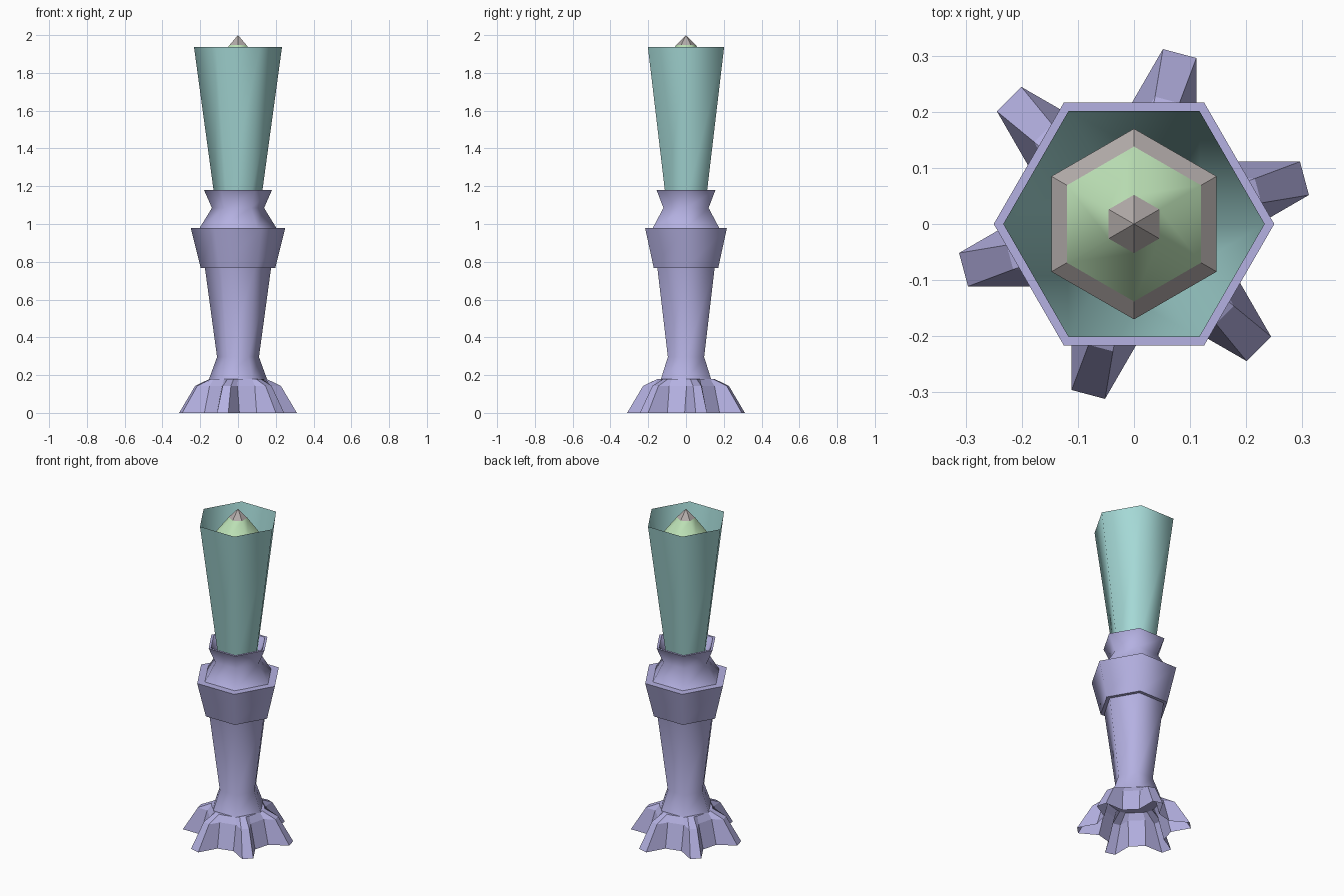
import bpy
import math

cube = bpy.data.objects.get("Cube")
if cube:
    bpy.data.objects.remove(cube, do_unlink=True)


def material(name, rgb):
    m = bpy.data.materials.new(name)
    m.use_nodes = True
    m.diffuse_color = (*rgb, 1)
    bsdf = next(n for n in m.node_tree.nodes if n.type == 'BSDF_PRINCIPLED')
    bsdf.inputs["Base Color"].default_value = (*rgb, 1)
    return m


LILAC = material("lilac", (0.46, 0.44, 0.76))
TEAL = material("pale teal", (0.38, 0.70, 0.68))
GREEN = material("pale green", (0.51, 0.76, 0.47))
GREY = material("warm grey", (0.45, 0.41, 0.40))


def loft(name, rings, mat, smooth=True, cap_top=False, cap_bottom=False):
    """Skin equal-length rings of points, each counter-clockwise, from bottom to top."""
    n = len(rings[0])
    verts = [p for ring in rings for p in ring]
    faces = []
    for k in range(len(rings) - 1):
        a, b = k * n, (k + 1) * n
        for i in range(n):
            j = (i + 1) % n
            faces.append((a + i, a + j, b + j, b + i))
    walls = len(faces)
    if cap_bottom:
        faces.append(tuple(reversed(range(n))))
    if cap_top:
        faces.append(tuple(range(len(verts) - n, len(verts))))
    mesh = bpy.data.meshes.new(name)
    mesh.from_pydata(verts, [], faces)
    mesh.materials.append(mat)
    for i, f in enumerate(mesh.polygons):
        f.use_smooth = smooth and i < walls
    obj = bpy.data.objects.new(name, mesh)
    bpy.context.collection.objects.link(obj)
    return obj


def polar(r, deg, z):
    a = math.radians(deg)
    return (r * math.cos(a), r * math.sin(a), z)


def hexes(profile, turn=0):
    return [[polar(r, turn + 60 * i, z) for i in range(6)] for r, z in profile]


# Handle: separate smooth hexagonal walls joined by flat rims
loft("stem", hexes([(0.153, 0.18), (0.111, 0.296), (0.175, 0.767)]), LILAC)
loft("collar_underside", hexes([(0.172, 0.767), (0.197, 0.767)]), LILAC, False)
loft("collar", hexes([(0.197, 0.767), (0.25, 0.979)]), LILAC)
loft("collar_rim", hexes([(0.25, 0.979), (0.2, 0.979)]), LILAC, False)
loft("neck", hexes([(0.203, 0.979), (0.138, 1.085), (0.18, 1.18)]), LILAC)
loft("neck_rim", hexes([(0.18, 1.18), (0.165, 1.18)]), LILAC, False)
loft("neck_socket", hexes([(0.165, 1.18), (0.122, 1.11)]), LILAC)

# Tall open cup, set down into the neck
loft("cup", hexes([(0.12, 1.11), (0.233, 1.937)]), TEAL, cap_bottom=True)

# Pointed core inside the cup, turned by 30 degrees
loft("core_shaft", hexes([(0.10, 1.12), (0.17, 1.81)], 30), GREY, False, cap_bottom=True)
loft("core_shoulder", hexes([(0.17, 1.81), (0.138, 1.838)], 30), GREY, False)
loft("core_cone", hexes([(0.138, 1.838), (0.052, 1.947)], 30), GREEN)
loft("core_tip", hexes([(0.052, 1.947), (0.0005, 2.0)], 30), GREY, False)


# Flared base: six claw feet alternating with shallow valleys
def foot_ring(z, foot_r, foot_deg, valley_r, valley_deg):
    ring = []
    for k in range(6):
        c = 15 + 60 * k
        ring += [polar(valley_r, c - valley_deg, z), polar(foot_r, c - foot_deg, z),
                 polar(foot_r, c + foot_deg, z), polar(valley_r, c + valley_deg, z)]
    return ring


loft("clawed_base", [foot_ring(0.0, 0.316, 5.6, 0.21, 17),
                     foot_ring(0.143, 0.23, 5.6, 0.172, 14),
                     foot_ring(0.18, 0.152, 6.5, 0.148, 15)], LILAC, False, cap_top=True)
